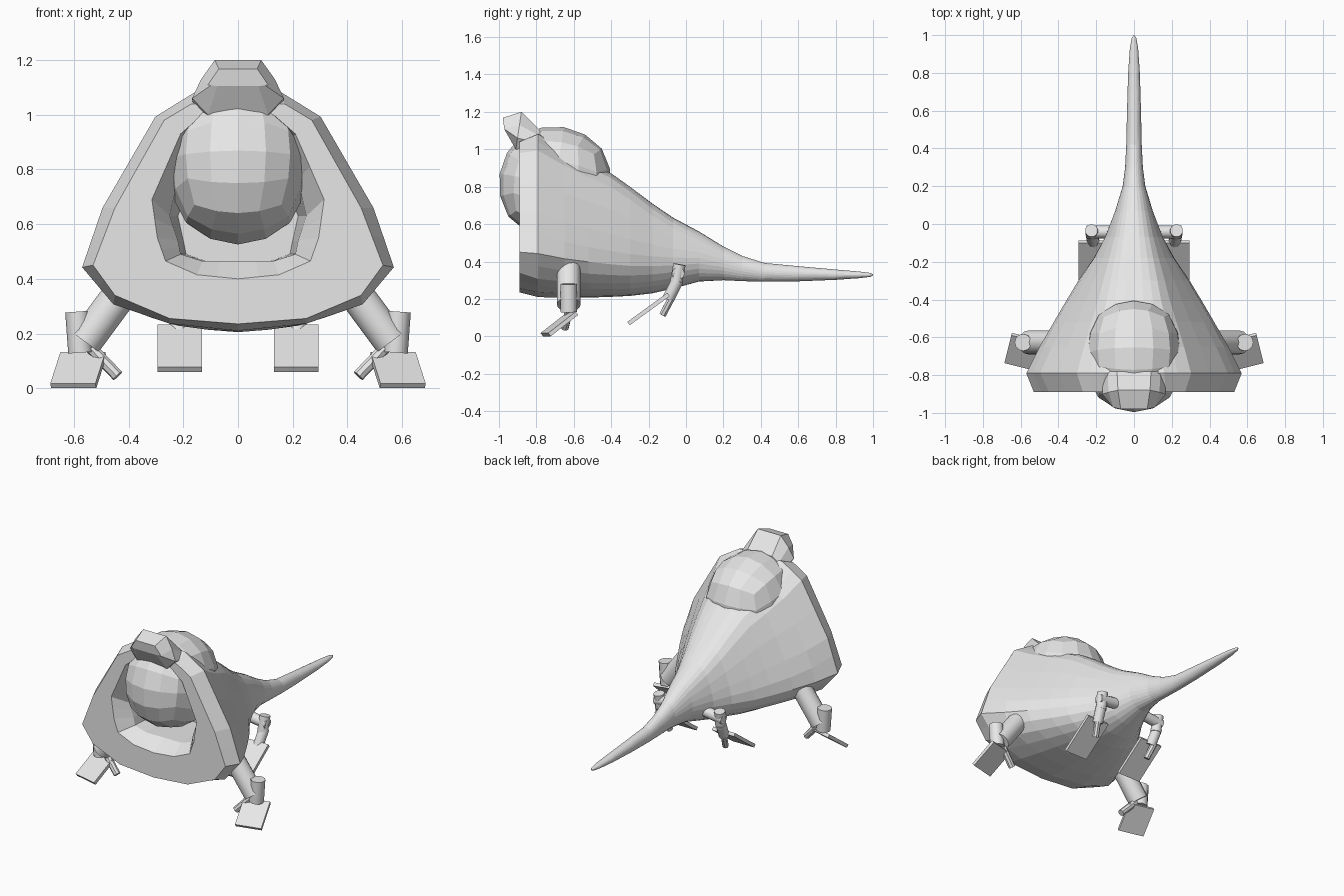
import bpy, bmesh, math
from mathutils import Vector, Matrix

if "Cube" in bpy.data.objects:
    bpy.data.objects.remove(bpy.data.objects["Cube"])

grey = bpy.data.materials.new("plain_grey")
grey.use_nodes = True
grey.diffuse_color = (0.8, 0.8, 0.8, 1)
grey.node_tree.nodes["Principled BSDF"].inputs["Base Color"].default_value = (0.8, 0.8, 0.8, 1)


def finish(name, bm):
    bmesh.ops.recalc_face_normals(bm, faces=bm.faces)
    mesh = bpy.data.meshes.new(name)
    bm.to_mesh(mesh)
    bm.free()
    mesh.materials.append(grey)
    obj = bpy.data.objects.new(name, mesh)
    bpy.context.collection.objects.link(obj)
    return obj


def ring(half, y, lean=0.0):
    """Mirror a half section (x, z) into a closed ring; lean tilts it back lower down."""
    full = half + [(-x, z) for x, z in reversed(half[1:-1])]
    top = half[0][1]
    return [Vector((x, y + lean * (top - z), z)) for x, z in full]


def refine(half, bulge=0.0):
    """Add a point between each pair; bulge 0 keeps edges straight, 1 rounds them."""
    pts = [Vector(p) for p in half]
    mirror = Vector((-1, 1))
    padded = [pts[1] * mirror, *pts, pts[-2] * mirror]
    out = []
    for a, b, c, d in zip(padded, padded[1:], padded[2:], padded[3:]):
        out += [b, (b + c) / 2 + bulge * (b + c - a - d) / 16]
    return [tuple(p) for p in out + [pts[-1]]]


def loft(name, rings):
    bm = bmesh.new()
    loops = [[bm.verts.new(p) for p in r] for r in rings]
    for a, b in zip(loops, loops[1:]):
        for i in range(len(a)):
            j = (i + 1) % len(a)
            bm.faces.new((a[i], a[j], b[j], b[i]))
    bm.faces.new(loops[0])
    bm.faces.new(loops[-1])
    return finish(name, bm)


def rod(name, start, end, radius, segments=12):
    a, b = Vector(start), Vector(end)
    place = Matrix.Translation((a + b) / 2) @ (b - a).to_track_quat('Z', 'Y').to_matrix().to_4x4()
    bm = bmesh.new()
    bmesh.ops.create_cone(bm, cap_ends=True, segments=segments, radius1=radius,
                          radius2=radius, depth=(b - a).length, matrix=place)
    obj = finish(name, bm)
    bpy.ops.object.select_all(action='DESELECT')
    obj.select_set(True)
    bpy.context.view_layer.objects.active = obj
    bpy.ops.object.shade_smooth_by_angle(angle=math.radians(35))


def plate(name, centre, size, yaw, pitch):
    place = (Matrix.Translation(centre) @ Matrix.Rotation(yaw, 4, 'Z')
             @ Matrix.Rotation(pitch, 4, 'X') @ Matrix.Diagonal((*size, 1)))
    bm = bmesh.new()
    bmesh.ops.create_cube(bm, size=1, matrix=place)
    finish(name, bm)


# Body shell: hollow mouth, flat front rim, then a hull tapering into the tail
throat = [(0, .86), (.08, .86), (.15, .81), (.22, .63), (.2, .54), (.19, .49), (.12, .465), (0, .465)]
inner = [(0, .97), (.1, .97), (.19, .9), (.25, .63), (.22, .54), (.21, .49), (.13, .465), (0, .465)]
mouth = [(0, 1), (.13, 1), (.21, .93), (.315, .69), (.295, .55), (.265, .465), (.15, .415), (0, .4)]
rim = [(0, 1.04), (.17, 1.04), (.27, .98), (.45, .66), (.53, .45), (.45, .34), (.25, .255), (0, .235)]
rings = [ring(refine(half), y) for half, y in
         ((throat, -.5), (inner, -.79), (mouth, -.89), (rim, -.89))]

hull = [(0, 1), (.28, .99), (.53, .89), (.87, .51), (1, .264), (.8, .11), (.44, .03), (0, 0)]
oval = [(math.sin(math.pi * i / 7), .5 + .5 * math.cos(math.pi * i / 7)) for i in range(8)]
# stations: y, half width, bottom, top
stations = [
    (-.79, .57, .21, 1.09), (-.65, .5, .205, 1.0), (-.52, .425, .207, .93), (-.4, .355, .211, .87),
    (-.3, .295, .216, .8), (-.18, .215, .23, .71), (-.07, .155, .255, .635), (.07, .1, .293, .56),
    (.2, .06, .3, .48), (.3, .047, .295, .43), (.42, .041, .292, .392),
    (.6, .037, .294, .375), (.8, .031, .302, .357), (.93, .022, .311, .346), (.985, .012, .318, .339),
    (1, .003, .325, .332)]
for y, width, low, high in stations:
    t = min(1, max(0, (y + .35) / .55))
    half = [(width * (u + (p - u) * t), low + (high - low) * (v + (q - v) * t))
            for (u, v), (p, q) in zip(hull, oval)]
    rings.append(ring(refine(half, min(1, (y + .79) / .25)), y))
loft("body_shell", rings)

# Slightly boxy ball held inside the shell, bulging out of the mouth and the back
bm = bmesh.new()
bmesh.ops.create_cube(bm, size=2)
bmesh.ops.subdivide_edges(bm, edges=bm.edges, cuts=3, use_grid_fill=True)
for v in bm.verts:
    direction = Vector([math.tan(c * math.pi / 4) for c in v.co]).normalized()
    v.co = direction.lerp(v.co, .07)
bm.transform(Matrix.Translation((0, -.7, .822)) @ Matrix.Diagonal((.262, .3, .3, 1))
             @ Matrix.Rotation(math.radians(-9), 4, 'X'))
finish("inner_ball", bm)

# Crest above the mouth, narrowing forward into a visor
crest_back = [(0, 1.1), (.09, 1.1), (.14, 1.07), (.165, 1.03), (.15, .98), (0, .98)]
crest_mid = [(0, 1.2), (.085, 1.2), (.135, 1.13), (.168, 1.06), (.11, 1.0), (0, 1.0)]
crest_front = [(0, 1.168), (.07, 1.168), (.11, 1.11), (.1, 1.107), (.075, 1.105), (0, 1.105)]
loft("crest", [ring(crest_back, -.78), ring(crest_mid, -.88, -.15), ring(crest_front, -.98, .15)])

# Legs, one set per side
for side, s in (("left", 1), ("right", -1)):
    rod(f"{side}_front_thigh", (s * .39, -.627, .4), (s * .56, -.627, .17), .063, 16)
    rod(f"{side}_front_shin", (s * .587, -.627, .28), (s * .576, -.627, .13), .045)
    rod(f"{side}_front_spur", (s * .535, -.625, .145), (s * .44, -.648, .045), .022, 8)
    plate(f"{side}_front_foot", (s * .584, -.677, .066), (.17, .19, .022),
          s * math.radians(14), math.radians(37))
    rod(f"{side}_rear_thigh", (s * .05, -.042, .36), (s * .25, -.042, .335), .034)
    rod(f"{side}_rear_shin", (s * .225, -.035, .385), (s * .22, -.055, .275), .034)
    rod(f"{side}_rear_ankle", (s * .225, -.045, .3), (s * .215, -.095, .2), .033)
    rod(f"{side}_rear_spur", (s * .225, -.08, .2), (s * .205, -.125, .115), .02, 8)
    plate(f"{side}_rear_foot", (s * .213, -.2, .146), (.162, .265, .022), 0, math.radians(36))
